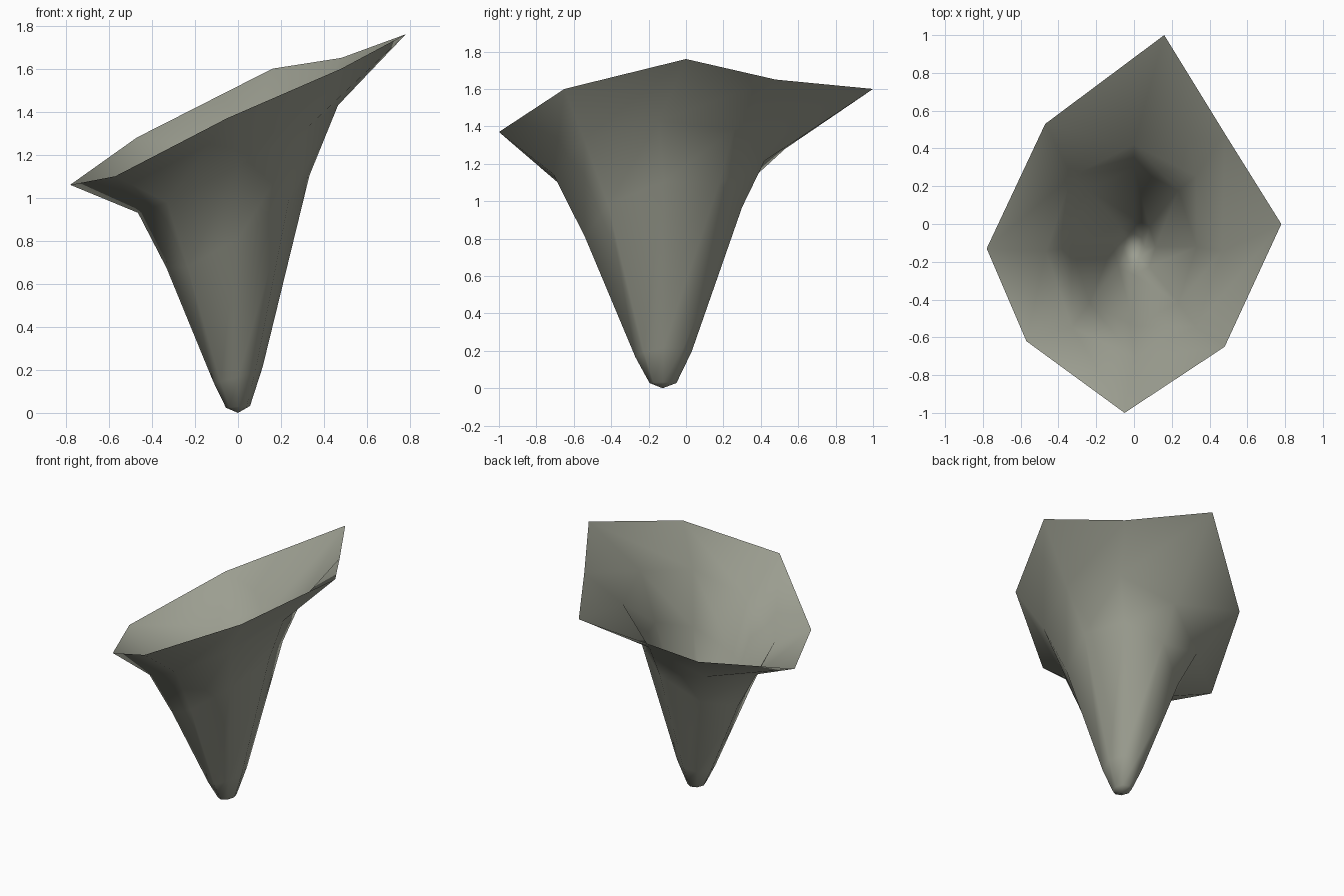
import bpy, bmesh, math

if "Cube" in bpy.data.objects:
    bpy.data.objects.remove(bpy.data.objects["Cube"])

SIDES = 8

def ring(cy, rx, ry, z, tilt_x, tilt_y):
    """Elliptical ring lying on a tilted plane, starting at +x."""
    pts = []
    for i in range(SIDES):
        a = 2 * math.pi * i / SIDES
        c, s = math.cos(a), math.sin(a)
        pts.append((rx * c, cy + ry * s, z + tilt_x * c + tilt_y * s))
    return pts

# Cup rings from the rounded foot up to the throat
rings = [
    ring(-0.123, 0.056, 0.072, 0.028, 0.004, 0.0),
    ring(-0.12, 0.115, 0.15, 0.18, 0.035, 0.015),
    ring(-0.12, 0.332, 0.42, 0.888, 0.215, 0.08),
    ring(-0.145, 0.465, 0.565, 1.18, 0.25, 0.035),
]
# Irregular flared lip
rings.append([
    (0.78, 0.0, 1.76), (0.48, 0.48, 1.65), (0.16, 1.0, 1.60), (-0.47, 0.53, 1.28),
    (-0.78, -0.13, 1.06), (-0.57, -0.62, 1.10), (-0.05, -1.0, 1.37), (0.48, -0.65, 1.60),
])

# Funnel cup: a single open skin
bm = bmesh.new()
tip = bm.verts.new((0, -0.125, 0))
loops = [[bm.verts.new(p) for p in r] for r in rings]
for i in range(SIDES):
    j = (i + 1) % SIDES
    bm.faces.new((tip, loops[0][j], loops[0][i]))
    for lo, hi in zip(loops, loops[1:]):
        bm.faces.new((lo[i], lo[j], hi[j], hi[i]))
for f in bm.faces:
    f.smooth = True

mesh = bpy.data.meshes.new("funnel_cup")
bm.to_mesh(mesh)
bm.free()
cup = bpy.data.objects.new("funnel_cup", mesh)
bpy.context.collection.objects.link(cup)

mat = bpy.data.materials.new("olive grey")
mat.diffuse_color = (0.33, 0.34, 0.28, 1)
mat.use_nodes = True
mat.node_tree.nodes["Principled BSDF"].inputs["Base Color"].default_value = mat.diffuse_color
mesh.materials.append(mat)
